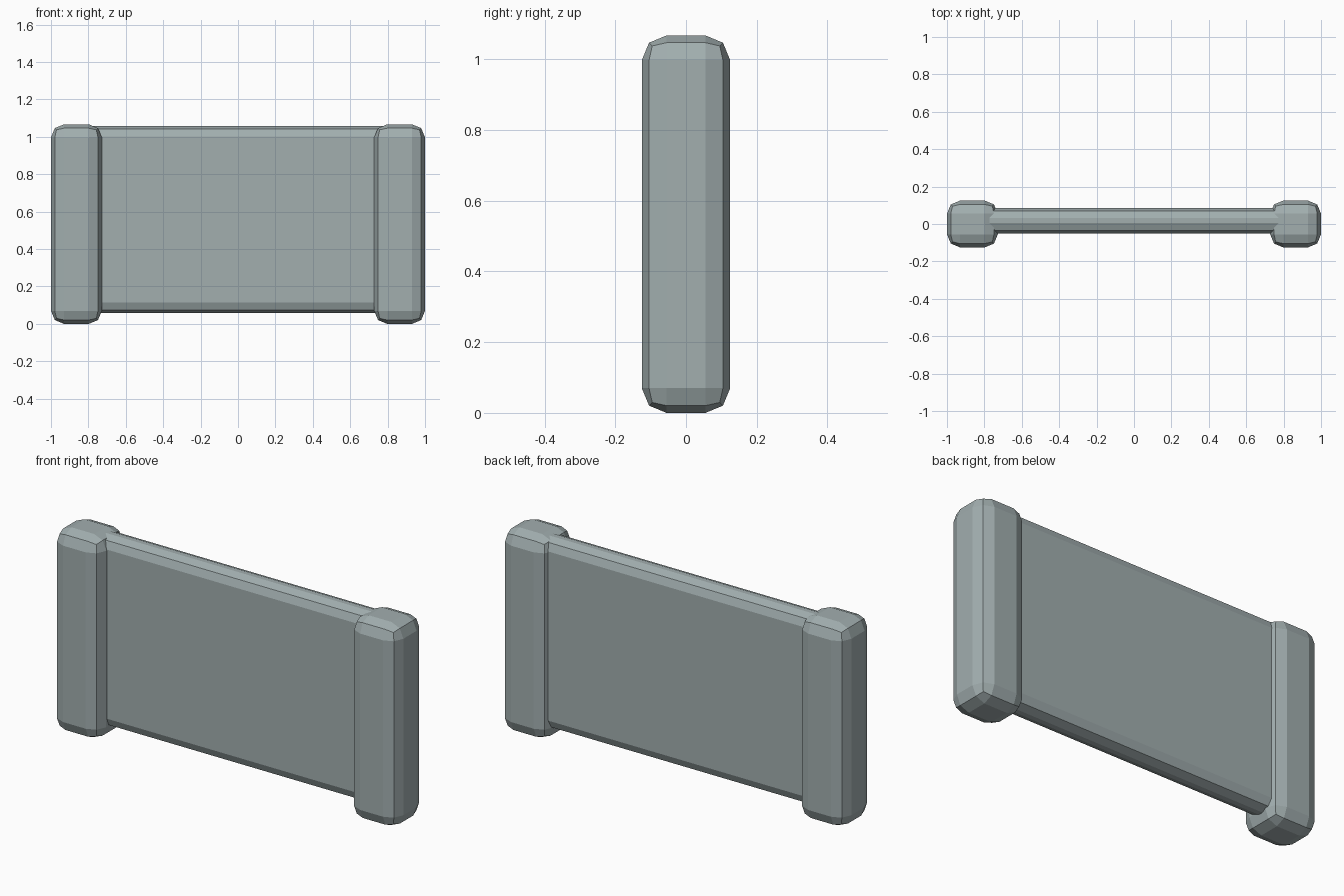
import bpy

if "Cube" in bpy.data.objects:
    bpy.data.objects.remove(bpy.data.objects["Cube"])

# Slate grey finish shared by all parts
slate = bpy.data.materials.new("slate_grey")
slate.diffuse_color = (0.36, 0.425, 0.43, 1.0)
slate.use_nodes = True
slate.node_tree.nodes["Principled BSDF"].inputs["Base Color"].default_value = slate.diffuse_color


def rounded_box(name, lo, hi, bevel):
    """Box between two corners with a two-step rounded edge."""
    size = [b - a for a, b in zip(lo, hi)]
    mid = [(a + b) / 2 for a, b in zip(lo, hi)]
    bpy.ops.mesh.primitive_cube_add(size=1, location=mid)
    ob = bpy.context.object
    ob.name = name
    ob.scale = size
    bpy.ops.object.transform_apply(location=False, rotation=False, scale=True)
    ob.data.materials.append(slate)
    mod = ob.modifiers.new("Rounded edges", 'BEVEL')
    mod.width = bevel
    mod.segments = 2
    mod.limit_method = 'NONE'
    return ob


# End posts
for side, x0, x1 in (("left", -1.0, -0.728), ("right", 0.728, 1.0)):
    rounded_box(side + "_post", (x0, -0.125, 0.0), (x1, 0.125, 1.067), 0.07)

# Panel between the posts, set slightly towards the back, ends buried in the posts
rounded_box("panel", (-0.87, -0.05, 0.058), (0.87, 0.086, 1.057), 0.055)
